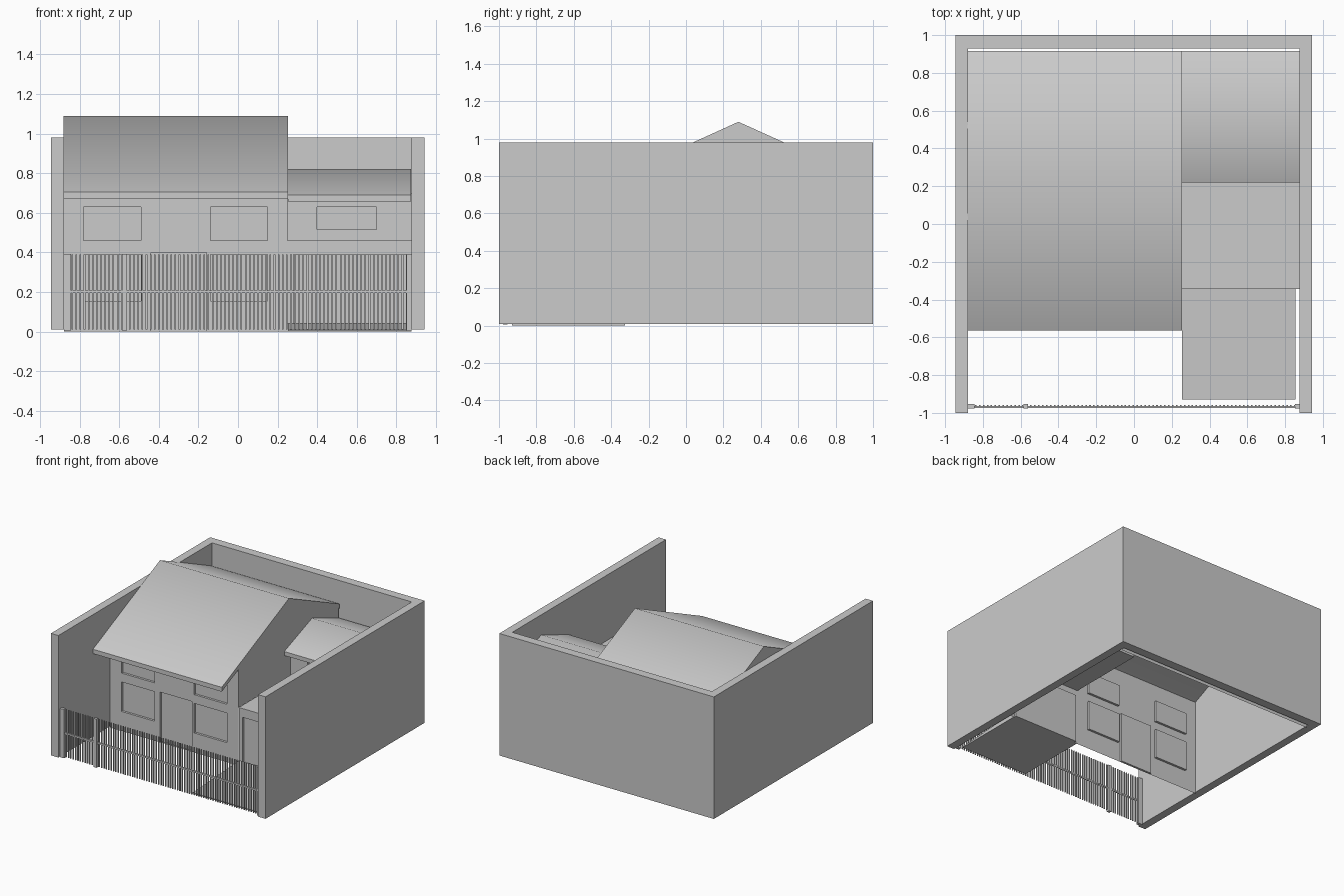
import bpy, bmesh, math

if "Cube" in bpy.data.objects:
    bpy.data.objects.remove(bpy.data.objects["Cube"])


def finish(name, bm, smooth=None):
    bmesh.ops.recalc_face_normals(bm, faces=bm.faces)
    me = bpy.data.meshes.new(name)
    bm.to_mesh(me)
    bm.free()
    ob = bpy.data.objects.new(name, me)
    bpy.context.collection.objects.link(ob)
    if smooth:
        bpy.context.view_layer.objects.active = ob
        ob.select_set(True)
        bpy.ops.object.shade_smooth_by_angle(angle=math.radians(smooth))
        ob.select_set(False)
    return ob


def add_box(bm, x0, x1, y0, y1, z0, z1):
    v = bmesh.ops.create_cube(bm, size=1)['verts']
    for p in v:
        p.co = ((x0, x1)[p.co.x > 0], (y0, y1)[p.co.y > 0], (z0, z1)[p.co.z > 0])


def box(name, *b):
    bm = bmesh.new()
    add_box(bm, *b)
    return finish(name, bm)


def prism(name, pts, x0, x1=None, smooth=None):
    """Polygon in the YZ plane, optionally extruded along x."""
    bm = bmesh.new()
    f = bm.faces.new([bm.verts.new((x0, y, z)) for y, z in pts])
    if x1 is not None:
        r = bmesh.ops.extrude_face_region(bm, geom=[f])['geom']
        bmesh.ops.translate(bm, vec=(x1 - x0, 0, 0),
                            verts=[g for g in r if isinstance(g, bmesh.types.BMVert)])
    return finish(name, bm, smooth)


def facade(name, x0, x1, z0, z1, y, openings, depth=0.018):
    """Sheet wall whose rectangular openings are pushed inward."""
    bm = bmesh.new()
    xs = sorted({x0, x1, *[v for o in openings for v in o[:2]]})
    zs = sorted({z0, z1, *[v for o in openings for v in o[2:]]})

    def quad(*p):
        bm.faces.new([bm.verts.new(c) for c in p])

    def rect(a, b, c, d, yy):
        quad((a, yy, c), (b, yy, c), (b, yy, d), (a, yy, d))

    for a, b in zip(xs, xs[1:]):
        for c, d in zip(zs, zs[1:]):
            mx, mz = (a + b) / 2, (c + d) / 2
            if not any(o[0] < mx < o[1] and o[2] < mz < o[3] for o in openings):
                rect(a, b, c, d, y)
    for a, b, c, d in openings:
        k = y + depth
        rect(a, b, c, d, k)
        ring = [(a, c), (b, c), (b, d), (a, d)]
        for (p, q), (r, s) in zip(ring, ring[1:] + ring[:1]):
            quad((p, y, q), (r, y, s), (r, k, s), (p, k, q))
    bmesh.ops.remove_doubles(bm, verts=bm.verts, dist=1e-5)
    return finish(name, bm)


# Perimeter wall: U-shaped plan extruded upward
bm = bmesh.new()
plan = [(-.945, -1), (-.88, -1), (-.88, .93), (.877, .93),
        (.877, -1), (.942, -1), (.942, 1), (-.945, 1)]
f = bm.faces.new([bm.verts.new((x, y, .01)) for x, y in plan])
r = bmesh.ops.extrude_face_region(bm, geom=[f])['geom']
bmesh.ops.translate(bm, vec=(0, 0, .97),
                    verts=[g for g in r if isinstance(g, bmesh.types.BMVert)])
finish("perimeter_wall", bm)

# Main house: front wall with windows and door, gable ends, back wall
windows = [(x, x + .29, z, t) for x in (-.78, -.14) for z, t in ((.155, .39), (.46, .63))]
facade("house_front_wall", -.88, .25, 0, .78, -.35, windows + [(-.44, -.16, 0, .40)])
gable = [(-.35, .46), (.91, .46), (.91, .78), (.28, 1.06), (-.35, .78)]
prism("house_gable_right", gable, .249)
prism("house_gable_left", gable, -.879)
facade("house_back_wall", -.88, .25, 0, .78, .91, [])

# Main roof
prism("house_roof", [(-.565, .67), (-.565, .705), (.28, 1.09), (.915, .803),
                     (.915, .768), (.28, 1.055)], -.882, .253, 52)

# Side wing: garage front, flat roof, upper storey, gable roof
facade("garage_front_wall", .25, .877, 0, .46, -.345, [(.28, .85, 0, .39)])
box("garage_flat_roof", .25, .877, -.345, .30, .445, .46)
facade("wing_upper_wall", .25, .877, .46, .70, .30, [(.40, .70, .515, .63)])
facade("wing_back_wall", .25, .877, 0, .67, .91, [])
prism("wing_roof", [(.22, .658), (.22, .69), (.568, .822), (.915, .69),
                    (.915, .658), (.568, .79)], .253, .875, 52)

# Driveway ramp
prism("driveway", [(-.93, 0), (-.345, 0), (-.345, .04), (-.93, .008)], .253, .855)

# Fence: pickets, rail and posts
bm = bmesh.new()
n = 82
for i in range(n):
    x = -.838 + i * (1.69 / (n - 1))
    add_box(bm, x - .004, x + .004, -.966, -.958, .01, .39)
finish("fence_pickets", bm)
box("fence_rail", -.86, .865, -.973, -.963, .195, .208)
for name, a, b in (("left", -.88, -.845), ("gate", -.585, -.56), ("right", .852, .877)):
    box("fence_post_" + name, a, b, -.978, -.954, .005, .392)
